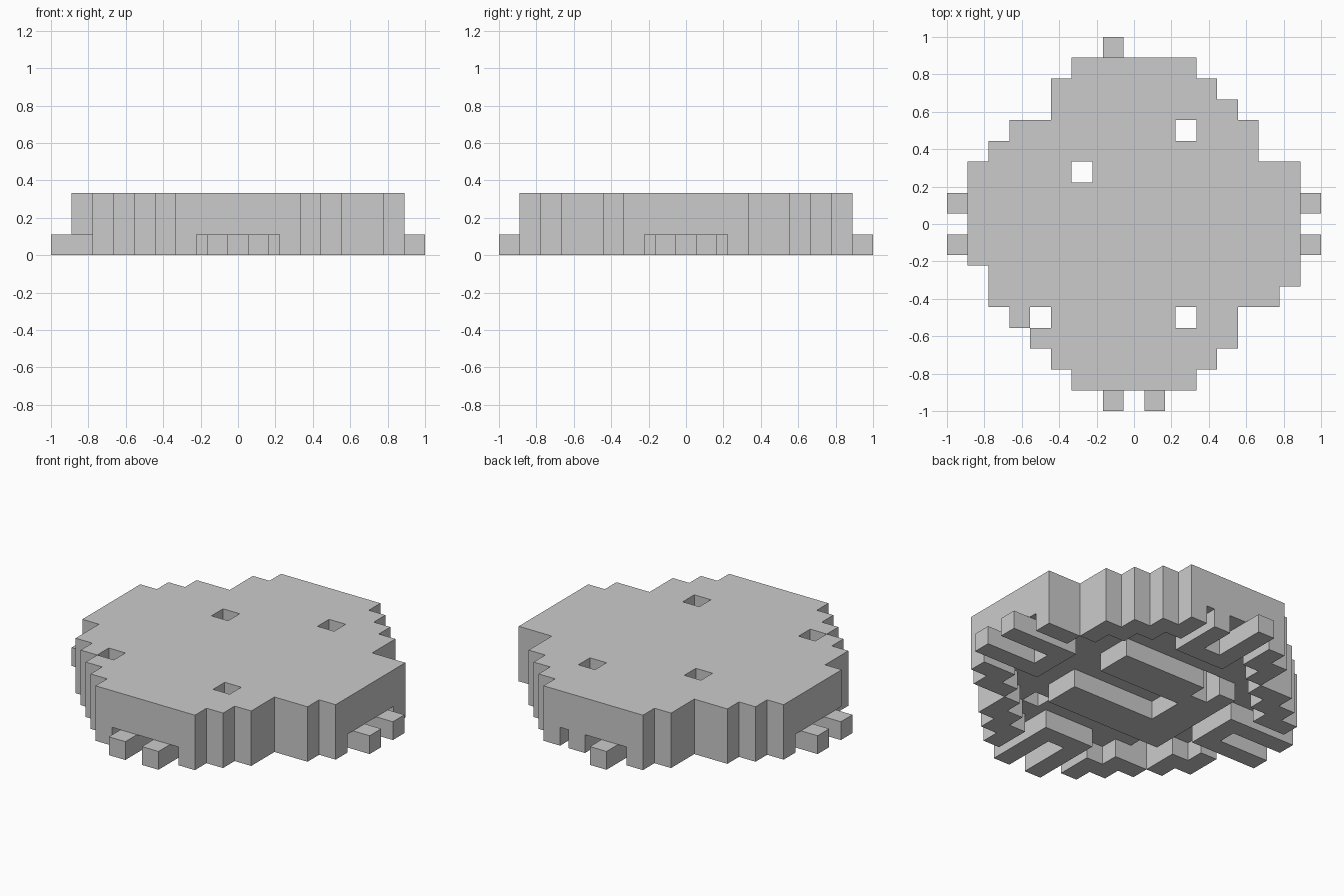
import bpy, bmesh

if "Cube" in bpy.data.objects:
    bpy.data.objects.remove(bpy.data.objects["Cube"])

H = 1 / 18   # half a block in plan
Z = 1 / 9    # one block high


def box(x0, x1, y0, y1):
    """Half-block cells covering a rectangle given in half blocks."""
    return {(x, y) for x in range(x0, x1) for y in range(y0, y1)}


def fine(blocks):
    """Split whole blocks into half-block cells."""
    out = set()
    for x, y in blocks:
        out |= box(2 * x, 2 * x + 2, 2 * y, 2 * y + 2)
    return out


def layers(cells, z0, z1):
    return {(x, y, z) for x, y in cells for z in range(z0, z1)}


# Stepped round outline: half width of each row, mirrored front to back
half_widths = [8, 8, 8, 7, 6, 5, 4, 3]
disc = {(x, y) for r, w in enumerate(half_widths)
        for y in (r, -1 - r) for x in range(-w, w)}

# Blocks chipped away from the edge and holes through the plate
missing = {(-5, 5), (5, -5), (6, 3), (-8, -3),
           (2, 4), (-3, 2), (-5, -5), (2, -5)}

# Rim: blocks touching the outside, with a wide opening on each side
rim = {(x, y) for x, y in disc
       if any((x + i, y + j) not in disc for i in (-1, 0, 1) for j in (-1, 0, 1))
       and not (-2 <= x < 2 or -2 <= y < 2)}

# C-shaped core under the middle
core = {(x, y) for x in range(-4, 3) for y in range(-3, 3)
        if not (x >= -2 and -1 <= y < 1)}

# Two-pronged fork, turned to all four sides
fork = box(10, 12, -3, 3) | box(10, 18, 1, 3) | box(10, 18, -3, -1)
forks = {
    "right_fork": fork,
    "left_fork": {(-1 - x, y) for x, y in fork},
    "back_fork": {(y, x) for x, y in fork} - box(1, 3, 16, 18),
    "front_fork": {(y, -1 - x) for x, y in fork},
}

parts = {
    "top_plate": layers(fine(disc - missing), 1, 3),
    "rim": layers(fine(rim - missing), 0, 1),
    "core": layers(fine(core - missing), 0, 1),
}
for name, cells in forks.items():
    parts[name] = layers(cells, 0, 1)
solid = set().union(*parts.values())


def build(name, cells):
    """Make an object from the faces of the cells that are exposed."""
    bm = bmesh.new()
    verts = {}

    def vert(p):
        if p not in verts:
            verts[p] = bm.verts.new((p[0] * H, p[1] * H, p[2] * Z))
        return verts[p]

    for c in sorted(cells):
        for axis in range(3):
            u, v = (axis + 1) % 3, (axis + 2) % 3
            for side in (0, 1):
                n = list(c)
                n[axis] += 2 * side - 1
                if tuple(n) in solid:
                    continue
                quad = []
                for a, b in ((0, 0), (1, 0), (1, 1), (0, 1)):
                    p = list(c)
                    p[axis] += side
                    p[u] += a
                    p[v] += b
                    quad.append(vert(tuple(p)))
                bm.faces.new(quad if side else quad[::-1])
    bmesh.ops.dissolve_limit(bm, angle_limit=0.01, verts=bm.verts[:], edges=bm.edges[:])
    mesh = bpy.data.meshes.new(name)
    bm.to_mesh(mesh)
    bm.free()
    bpy.context.collection.objects.link(bpy.data.objects.new(name, mesh))


for name, cells in parts.items():
    build(name, cells)
